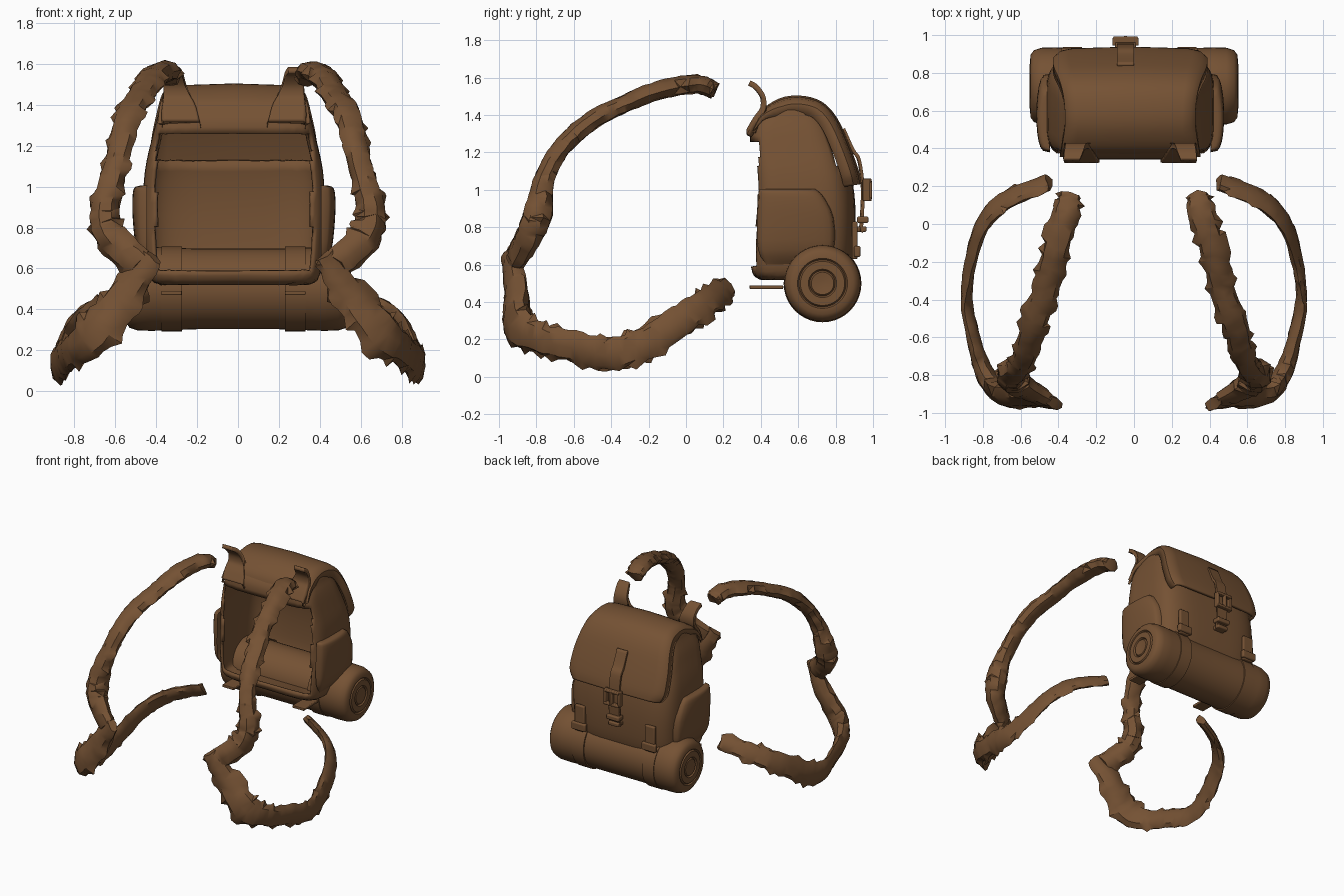
import bpy, bmesh, math, random
from mathutils import Vector

cube = bpy.data.objects.get("Cube")
if cube:
    bpy.data.objects.remove(cube, do_unlink=True)
random.seed(4)
CX = -0.02  # the bag hangs slightly off centre

leather = bpy.data.materials.new("brown_leather")
leather.use_nodes = True
BROWN = (0.178, 0.084, 0.034, 1)
leather.diffuse_color = BROWN
leather.node_tree.nodes["Principled BSDF"].inputs["Base Color"].default_value = BROWN


def finish(name, bm, solid=0, bevel=0, angle=40):
    me = bpy.data.meshes.new(name)
    bm.to_mesh(me)
    bm.free()
    ob = bpy.data.objects.new(name, me)
    bpy.context.collection.objects.link(ob)
    me.materials.append(leather)
    bpy.ops.object.select_all(action='DESELECT')
    ob.select_set(True)
    bpy.context.view_layer.objects.active = ob
    bpy.ops.object.shade_smooth_by_angle(angle=math.radians(angle))
    if solid:
        mod = ob.modifiers.new("thickness", 'SOLIDIFY')
        mod.thickness, mod.offset = solid, -1
    if bevel:
        mod = ob.modifiers.new("soft_edges", 'BEVEL')
        mod.width, mod.segments = bevel, 3


def smooth_path(pts, steps):
    """Catmull-Rom through tuples of any length."""
    out = []
    for i in range(len(pts) - 1):
        a, b, c, d = (pts[max(0, min(len(pts) - 1, i + k))] for k in (-1, 0, 1, 2))
        for s in range(steps):
            t = s / steps
            out.append([0.5 * (2 * q + (r - p) * t + (2 * p - 5 * q + 4 * r - u) * t * t
                               + (3 * q - p - 3 * r + u) * t ** 3)
                        for p, q, r, u in zip(a, b, c, d)])
    return out + [list(pts[-1])]


def loft(rings, closed=True):
    bm = bmesh.new()
    rows = [[bm.verts.new(p) for p in ring] for ring in rings]
    n = len(rows[0])
    for a, b in zip(rows, rows[1:]):
        for i in range(n if closed else n - 1):
            j = (i + 1) % n
            bm.faces.new((a[i], a[j], b[j], b[i]))
    if closed:
        bm.faces.new(rows[0])
        bm.faces.new(rows[-1])
    bmesh.ops.recalc_face_normals(bm, faces=bm.faces)
    return bm


def rounded_ring(x, w, y0, y1, z, near, far):
    """Rounded rectangle at height z, with its own corner sharpness near and far."""
    ring = []
    for i in range(56):
        t = 2 * math.pi * i / 56
        c, s = math.cos(t), math.sin(t)
        e = near if s < 0 else far
        ring.append((x + w * math.copysign(abs(c) ** e, c),
                     (y0 + y1) / 2 + (y1 - y0) / 2 * math.copysign(abs(s) ** e, s),
                     z + random.uniform(-.003, .003)))
    return ring


def box(name, centre, size, bevel=0.01):
    bm = bmesh.new()
    bmesh.ops.create_cube(bm, size=1)
    for v in bm.verts:
        v.co = Vector([c + k * s for c, k, s in zip(centre, v.co, size)])
    finish(name, bm, bevel=bevel)


def sheet(name, path, half_width, drop=0, thick=0.02, x0=CX, lean=0):
    """Strip following a (y, z, width factor) path, side edges folded by drop."""
    pts = smooth_path(path, 4)
    rings = []
    for i, (y, z, factor) in enumerate(pts):
        a, b = pts[max(0, i - 1)], pts[min(len(pts) - 1, i + 1)]
        n = Vector((0, a[1] - b[1], b[0] - a[0])).normalized()
        fold = drop * min(1, i / 8)
        rings.append([Vector((x0 + lean * i / (len(pts) - 1) + u * half_width * factor, y, z))
                      - n * d * fold
                      for u, d in ((-1, 1), (-1, .4), (-.93, .1), (-.8, 0), (0, -.1),
                                   (.8, 0), (.93, .1), (1, .4), (1, 1))])
    bm = loft(rings, closed=False)
    if sum(f.normal.y + f.normal.z for f in bm.faces) < 0:
        bmesh.ops.reverse_faces(bm, faces=bm.faces)
    finish(name, bm, solid=thick)


# Hollow bag body: rounded rings of (z, half width, near y, far y)
levels = [(.52, .36, .40, .74), (.545, .41, .36, .85), (.62, .43, .345, .89),
          (.75, .44, .345, .905), (.92, .445, .36, .905), (1.08, .435, .355, .885),
          (1.22, .405, .345, .845), (1.32, .38, .345, .80), (1.39, .355, .385, .76),
          (1.45, .335, .44, .71), (1.48, .28, .52, .65)]
bm = loft([rounded_ring(CX, w, y0, y1, z, .34, .5)
           for z, w, y0, y1 in smooth_path(levels, 3)])


def cut_away(f):
    """The wide opening, and the walls hidden under the lid."""
    c = f.calc_center_median()
    mouth = f.normal.y < -.6 and .6 < c.z < 1.25 and abs(c.x - CX) < .385
    under_lid = c.z > 1.12 and c.y > .5 and (f.normal.y > .6 or f.normal.z > .7)
    return mouth or under_lid


bmesh.ops.delete(bm, geom=[f for f in bm.faces if cut_away(f)], context='FACES')
finish("bag_body", bm, solid=0.018, angle=50)

# Lid folded over the top and down the far side
sheet("bag_lid", [(.355, 1.31, .97), (.395, 1.41, .94), (.50, 1.48, .9), (.61, 1.495, .9),
                  (.72, 1.465, .93), (.80, 1.38, .98), (.865, 1.24, 1.05),
                  (.915, 1.10, 1.06), (.93, 1.03, .98)], 0.385, drop=0.09)

# Side pockets: soft bulges on the outer walls only, open towards the bag
for side, word in ((1, "left"), (-1, "right")):
    puff = [(.60, .425, .43, .74), (.68, .475, .385, .79), (.85, .495, .38, .79),
            (.96, .495, .385, .74), (1.0, .48, .39, .70), (1.005, .43, .40, .69)]
    rings = []
    for z, x, y0, y1 in smooth_path(puff, 3):
        rings.append([(CX + side * (.425 + (x - .425) * math.sin(math.pi * k / 12) ** .5),
                       y0 + (y1 - y0) * (1 - math.cos(math.pi * k / 12)) / 2, z)
                      for k in range(13)])
    bm = loft(rings, closed=False)
    if sum(f.normal.x for f in bm.faces) * side < 0:
        bmesh.ops.reverse_faces(bm, faces=bm.faces)
    finish(word + "_side_pocket", bm, angle=50)

# Closing strap and its buckle
STRAP_X = -0.045
sheet("closing_strap", [(.85, 1.33, 1), (.90, 1.22, 1), (.935, 1.16, 1), (.955, 1.0, 1),
                        (.945, .79, 1)], .045, x0=STRAP_X)
for side in (-1, 1):
    box("buckle_side", (STRAP_X + side * .06, .965, 1.0), (.02, .04, .12), .006)
for z in (.95, 1.05):
    box("buckle_bar", (STRAP_X, .975, z), (.13, .035, .02), .006)
box("buckle_pin", (STRAP_X, .98, 1.0), (.02, .03, .1), .006)
box("strap_keeper", (STRAP_X, .945, .84), (.11, .06, .035), .008)
box("strap_end", (STRAP_X, .93, .79), (.09, .07, .03), .008)

# Rolled blanket with coiled ends
RY, RZ = .73, .5


def disc_ring(x, r):
    return [(x, RY + r * math.cos(t * math.pi / 20), RZ + r * math.sin(t * math.pi / 20))
            for t in range(40)]


end = [(.545, .02), (.55, .06), (.54, .068), (.552, .076), (.552, .118), (.54, .126),
       (.55, .134), (.548, .165), (.53, .19), (.49, .203), (.42, .205), (.2, .197)]
profile = end + [(-x, r) for x, r in reversed(end)]
finish("blanket_roll", loft([disc_ring(x, r) for x, r in profile]), angle=50)

# Blanket straps with buckles and tongues
for x in (-.325, .28):
    band = [(-.05, .19), (-.05, .208), (.05, .208), (.05, .19)]
    finish("blanket_strap", loft([disc_ring(x + dx, r) for dx, r in band]))
    box("blanket_strap_top", (x, .902, .73), (.085, .03, .2), .008)
    box("blanket_buckle", (x, .915, .67), (.12, .035, .06), .01)
    box("blanket_strap_tongue", (x, .43, .48), (.1, .18, .02), .005)

# Curved shoulder tabs, broad where they meet the bag
for side, word in ((1, "left"), (-1, "right")):
    sheet(word + "_shoulder_tab", [(.345, 1.585, .8), (.385, 1.56, .9), (.425, 1.50, 1),
                                   (.425, 1.43, 1.3), (.385, 1.37, 1.6), (.35, 1.31, 1.7)],
          .055, thick=.03, x0=side * .31 + CX, lean=-side * .055)

# Loose, ragged shoulder straps: (x, y, z, half width, half thickness)
upper = [(.34, .15, 1.53, .06, .045), (.36, .05, 1.565, .075, .05), (.42, -.15, 1.53, .07, .05),
         (.47, -.35, 1.45, .07, .045), (.53, -.52, 1.36, .07, .05), (.57, -.67, 1.22, .065, .05),
         (.61, -.76, 1.05, .065, .055), (.65, -.79, .88, .075, .08), (.62, -.84, .75, .08, .07),
         (.48, -.92, .62, .08, .045)]
lower = [(.42, -.95, .66, .06, .03), (.54, -.91, .48, .085, .055), (.69, -.90, .29, .11, .06),
         (.79, -.79, .21, .085, .05), (.85, -.6, .16, .085, .035), (.885, -.4, .12, .085, .03),
         (.865, -.2, .19, .085, .03), (.80, 0, .32, .08, .03), (.67, .13, .41, .075, .03),
         (.45, .22, .48, .06, .03)]


def ragged_strap(name, pts, side, centre, rough):
    path = smooth_path(pts, 6)
    rings = []
    for i, (x, y, z, w, t) in enumerate(path):
        p = Vector((x, y, z))
        a, b = path[max(0, i - 1)], path[min(len(path) - 1, i + 1)]
        along = (Vector(b[:3]) - Vector(a[:3])).normalized()
        across = along.cross(p - centre).normalized()
        out = across.cross(along)
        ring = []
        for k in range(8):
            ang = k * math.pi / 4
            # only the edges of the strap are torn
            fray = random.choice((.9, 1, 1, 1.1, 1.3)) if k % 4 == 0 else random.uniform(.95, 1.1)
            q = p + across * w * fray * math.cos(ang) + out * t * fray * math.sin(ang)
            q += along * random.uniform(-rough, rough)
            ring.append((side * q.x, q.y, max(q.z, 0)))
        rings.append(ring)
    bm = loft(rings)
    bmesh.ops.triangulate(bm, faces=bm.faces)
    finish(name, bm, angle=40)


for side, word in ((1, "left"), (-1, "right")):
    ragged_strap(word + "_upper_strap", upper, side, Vector((.35, 0, .75)), .014)
    ragged_strap(word + "_lower_strap", lower, side, Vector((.3, -.1, .2)), .01)
